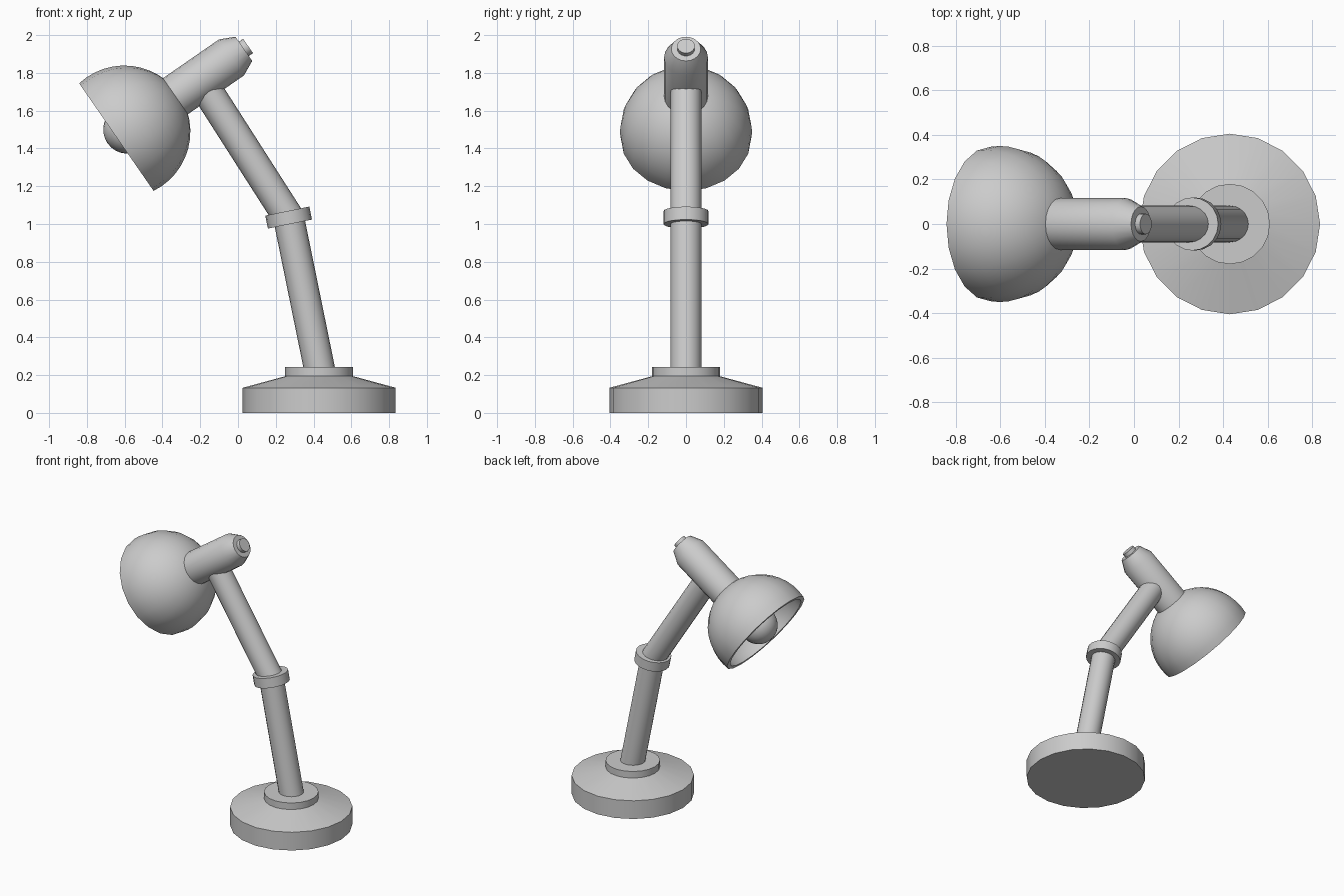
import bpy, bmesh, math
from mathutils import Vector, Matrix

if "Cube" in bpy.data.objects:
    bpy.data.objects.remove(bpy.data.objects["Cube"])

SIDES = 20


def lathe(name, profile, origin, axis=(0, 0, 1)):
    """Revolve (radius, height) points about an axis lying in the xz plane."""
    w = Vector(axis).normalized()
    v = Vector((0, 1, 0))
    e = v.cross(w)
    bm = bmesh.new()
    vs = [bm.verts.new((r, 0, h)) for r, h in profile]
    edges = [bm.edges.new(p) for p in zip(vs, vs[1:])]
    bmesh.ops.spin(bm, geom=vs + edges, cent=(0, 0, 0), axis=(0, 0, 1),
                   angle=2 * math.pi, steps=SIDES)
    bmesh.ops.remove_doubles(bm, verts=bm.verts[:], dist=1e-4)
    bmesh.ops.recalc_face_normals(bm, faces=bm.faces[:])
    me = bpy.data.meshes.new(name)
    bm.to_mesh(me)
    bm.free()
    ob = bpy.data.objects.new(name, me)
    bpy.context.collection.objects.link(ob)
    m = Matrix((e, v, w)).transposed().to_4x4()
    m.translation = Vector(origin)
    ob.matrix_world = m
    bpy.ops.object.select_all(action='DESELECT')
    ob.select_set(True)
    bpy.context.view_layer.objects.active = ob
    bpy.ops.object.shade_smooth_by_angle(angle=math.radians(30))
    return ob


def rod(name, a, b, r):
    a, b = Vector(a), Vector(b)
    length = (b - a).length
    return lathe(name, [(0, 0), (r, 0), (r, length), (0, length)], a, b - a)


def arc(r, h0, h1, n):
    """Points on a circle about the origin, from height h0 to height h1."""
    t0, t1 = math.asin(h0 / r), math.asin(h1 / r)
    ts = [t0 + (t1 - t0) * i / n for i in range(n + 1)]
    return [(r * math.cos(t), r * math.sin(t)) for t in ts]


# Weighted foot with sloped top and raised disc
BASE_X = 0.43
lathe("base", [(0, 0), (0.405, 0), (0.405, 0.133), (0.18, 0.194),
               (0.18, 0.242), (0, 0.242)], (BASE_X, 0, 0))

# Two arms and the collar where they meet
elbow = Vector((0.268, 0, 1.034))
foot = Vector((BASE_X + 0.008, 0, 0.2))
lean = (elbow - foot).normalized()
rod("lower_arm", foot, elbow, 0.082)
rod("elbow_collar", elbow - lean * 0.035, elbow + lean * 0.035, 0.119)
rod("upper_arm", elbow, (-0.178, 0, 1.731), 0.082)

# Lamp head: everything shares the tilted axis through the shade centre
centre = Vector((-0.602, 0, 1.489))
tilt = math.radians(34.7)
axis = (math.cos(tilt), 0, math.sin(tilt))

# Hollow dome shade with rim thickness
outer = arc(0.35, -0.051, 0.35, 12)
inner = arc(0.322, 0.322, -0.051, 12)
lathe("shade", outer + inner + outer[:1], centre, axis)

# Socket housing with chamfered end
lathe("socket", [(0, 0.30), (0.116, 0.30), (0.116, 0.69), (0.078, 0.77),
                 (0, 0.77)], centre, axis)
lathe("switch_button", [(0, 0.75), (0.046, 0.75), (0.046, 0.797), (0, 0.797)],
      centre, axis)

# Round bulb with a neck reaching into the socket
bulb = [(r, h + 0.02) for r, h in arc(0.128, -0.128, 0.115, 12)]
lathe("bulb", bulb + [(0.05, 0.31), (0, 0.31)], centre, axis)
